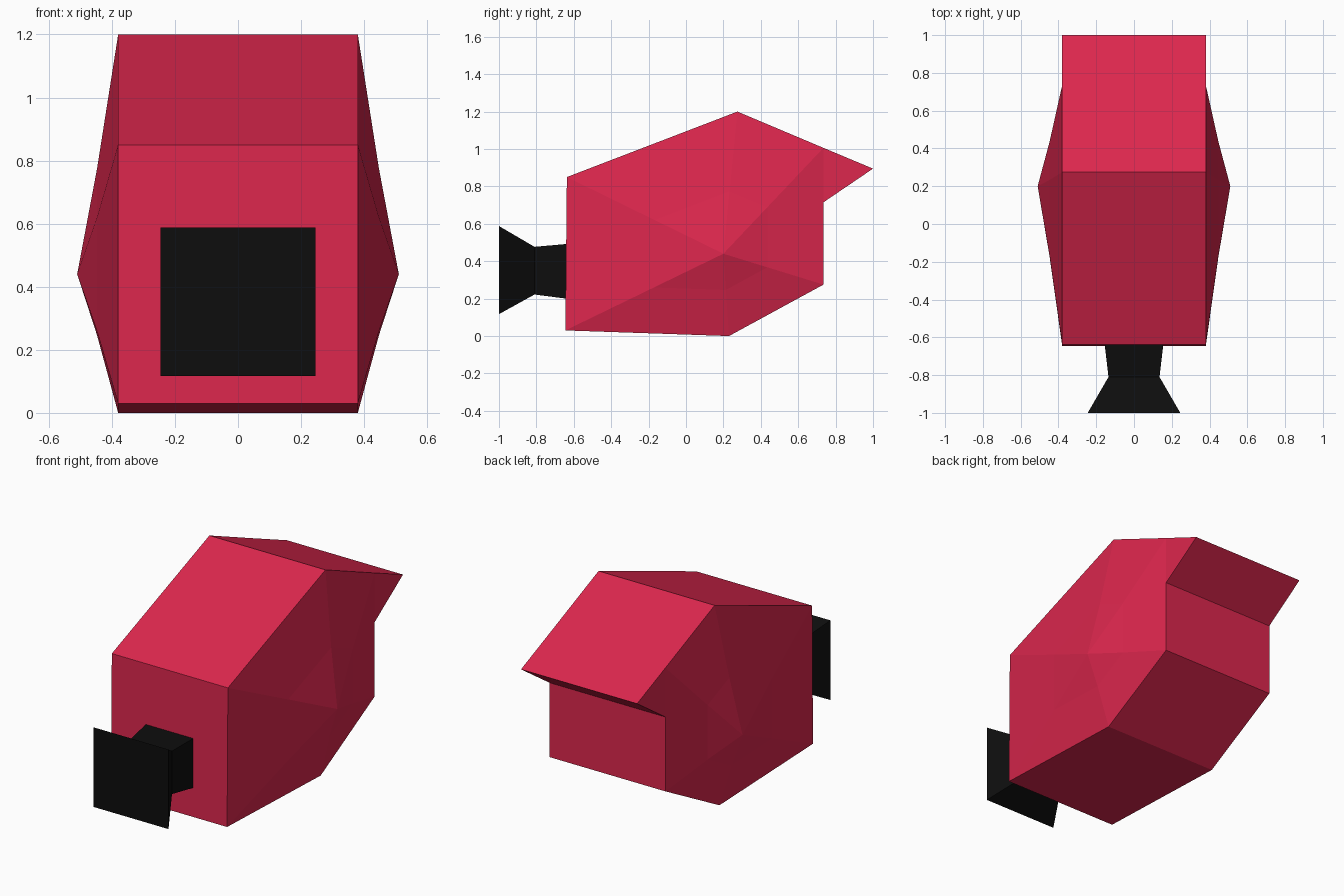
import bpy, bmesh
from mathutils import Vector

if "Cube" in bpy.data.objects:
    bpy.data.objects.remove(bpy.data.objects["Cube"])


def material(name, rgb):
    m = bpy.data.materials.new(name)
    m.diffuse_color = (*rgb, 1)
    m.use_nodes = True
    m.node_tree.nodes["Principled BSDF"].inputs["Base Color"].default_value = m.diffuse_color
    return m


def finish(bm, name, mat):
    bmesh.ops.recalc_face_normals(bm, faces=bm.faces[:])
    me = bpy.data.meshes.new(name)
    bm.to_mesh(me)
    bm.free()
    me.materials.append(mat)
    ob = bpy.data.objects.new(name, me)
    bpy.context.collection.objects.link(ob)
    return ob


def bridge(bm, a, b):
    n = len(a)
    for i in range(n):
        bm.faces.new((a[i], a[(i + 1) % n], b[(i + 1) % n], b[i]))


red = material("crimson", (0.72, 0.02, 0.075))
black = material("black", (0.004, 0.004, 0.004))

# Body: side profile (y, z) with overhanging beak, sides bulging to a low peak
W = 0.38
profile = [(-0.645, 0.03), (0.23, 0.0), (0.735, 0.275), (0.735, 0.715),
           (1.0, 0.895), (0.735, 1.006), (0.275, 1.2), (-0.637, 0.85)]
BEAK = 4
peak = Vector((0.2, 0.44))

bm = bmesh.new()
rims = []
for s in (-1, 1):
    rim = [bm.verts.new((s * W, y, z)) for y, z in profile]
    rims.append(rim)
    # flat side of the beak
    bm.faces.new(rim[BEAK - 1:BEAK + 2])
    # bulging side: rim, middle ring, peak
    outer = [v for i, v in enumerate(rim) if i != BEAK]
    middle = []
    for v in outer:
        p = Vector((v.co.y, v.co.z)).lerp(peak, 0.56)
        middle.append(bm.verts.new((s * 0.447, p.x, p.y)))
    bridge(bm, outer, middle)
    tip = bm.verts.new((s * 0.51, peak.x, peak.y))
    for i, v in enumerate(middle):
        bm.faces.new((v, middle[(i + 1) % len(middle)], tip))
bridge(bm, rims[0], rims[1])
finish(bm, "body", red)

# Flared square nozzle: rings of (y, half width, bottom, top)
bm = bmesh.new()
rings = []
for y, w, lo, hi in [(-1.0, 0.245, 0.117, 0.588), (-0.81, 0.135, 0.222, 0.477),
                     (-0.64, 0.155, 0.2, 0.492)]:
    rings.append([bm.verts.new(c) for c in
                  ((-w, y, lo), (w, y, lo), (w, y, hi), (-w, y, hi))])
for a, b in zip(rings, rings[1:]):
    bridge(bm, a, b)
bm.faces.new(rings[0])
bm.faces.new(rings[-1])
finish(bm, "nozzle", black)
